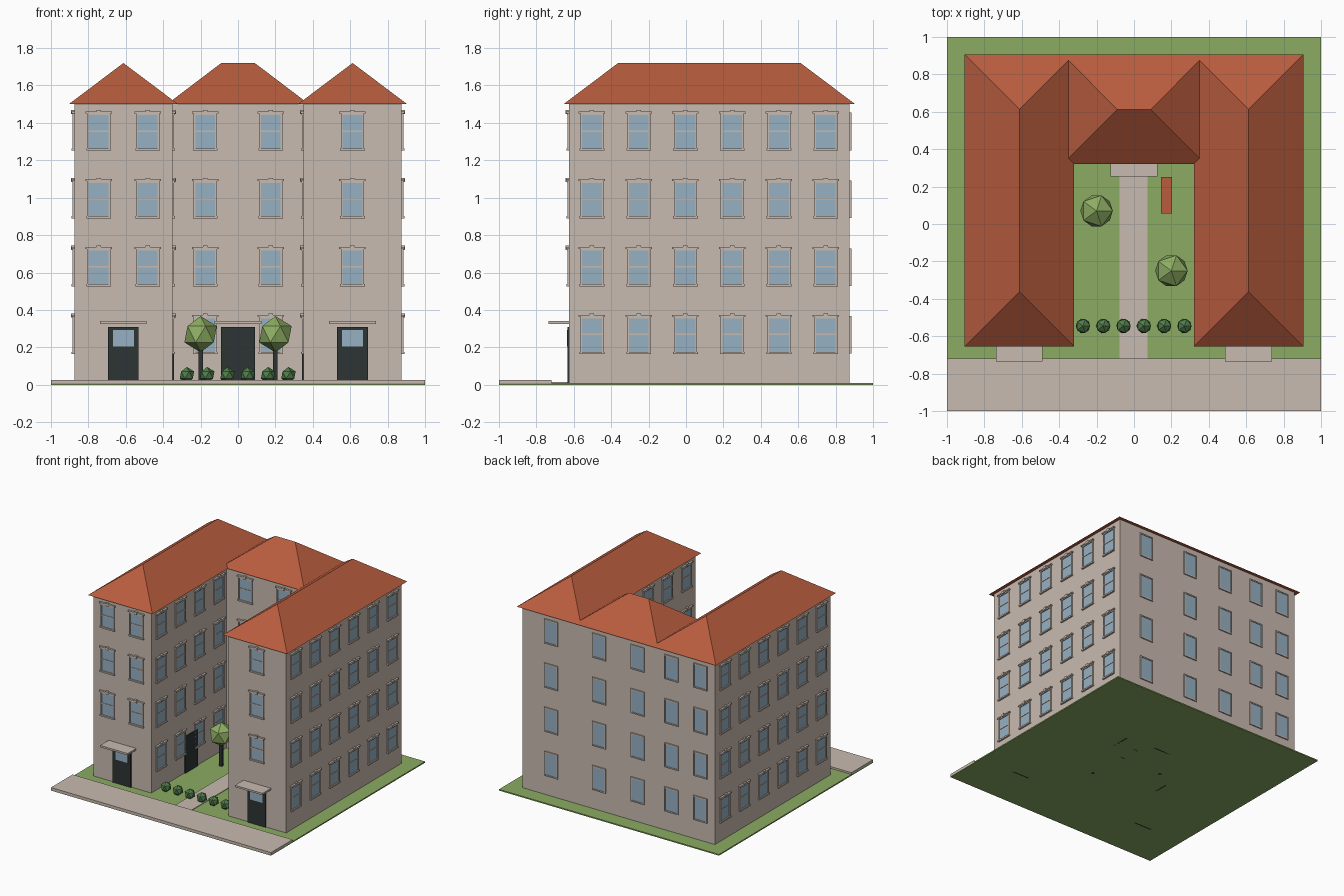
import bpy, bmesh, math
from mathutils import Matrix, Vector

if "Cube" in bpy.data.objects:
    bpy.data.objects.remove(bpy.data.objects["Cube"])


def material(name, r, g, b):
    m = bpy.data.materials.new(name)
    m.diffuse_color = (r, g, b, 1)
    m.use_nodes = True
    m.node_tree.nodes["Principled BSDF"].inputs["Base Color"].default_value = m.diffuse_color
    return m


STONE = material("pale_stone", .584, .497, .434)
ROOF = material("terracotta", .479, .107, .048)
GLASS = material("window_blue", .309, .440, .552)
GRASS = material("grass_green", .258, .407, .122)
DARK = material("dark_door", .026, .034, .034)
LEAF = material("leaf_green", .270, .420, .125)
SHRUB = material("shrub_green", .080, .205, .070)


def finish(bm, name, mat):
    bmesh.ops.recalc_face_normals(bm, faces=bm.faces)
    me = bpy.data.meshes.new(name)
    bm.to_mesh(me)
    bm.free()
    me.materials.append(mat)
    ob = bpy.data.objects.new(name, me)
    bpy.context.collection.objects.link(ob)
    return ob


def add_box(bm, x0, x1, y0, y1, z0, z1, base=Matrix()):
    mid = Vector(((x0 + x1) / 2, (y0 + y1) / 2, (z0 + z1) / 2))
    size = Matrix.Diagonal((x1 - x0, y1 - y0, z1 - z0, 1))
    bmesh.ops.create_cube(bm, size=1, matrix=base @ Matrix.Translation(mid) @ size)


def box(name, mat, *dims):
    bm = bmesh.new()
    add_box(bm, *dims)
    return finish(bm, name, mat)


def wall_frame(x, y, z, angle):
    """Local frame on a wall: x along it, -y outwards."""
    return Matrix.Translation((x, y, z)) @ Matrix.Rotation(angle, 4, 'Z')


FRONT, RIGHT, BACK, LEFT = 0, math.pi / 2, math.pi, -math.pi / 2

# Ground
box("lawn", GRASS, -1, 1, -1, 1, 0, .01)
box("pavement", STONE, -1, 1, -1, -.72, .002, .025)
box("garden_path", STONE, -.077, .073, -.72, .35, .005, .015)

# U-shaped walls
bm = bmesh.new()
outline = [(-.875, -.625), (-.35, -.625), (-.35, .35), (.35, .35),
           (.35, -.625), (.875, -.625), (.875, .875), (-.875, .875)]
face = bm.faces.new([bm.verts.new((x, y, .005)) for x, y in outline])
up = bmesh.ops.extrude_face_region(bm, geom=[face])
bmesh.ops.translate(bm, vec=(0, 0, 1.495),
                    verts=[v for v in up['geom'] if isinstance(v, bmesh.types.BMVert)])
finish(bm, "walls", STONE)


# Hipped roofs
def hip_roof(name, x0, x1, y0, y1, ridge_a, ridge_b):
    bm = bmesh.new()
    a, b, c, d = [bm.verts.new((x, y, 1.5)) for x, y in
                  ((x0, y0), (x1, y0), (x1, y1), (x0, y1))]
    e, f = [bm.verts.new((x, y, 1.72)) for x, y in (ridge_a, ridge_b)]
    bm.faces.new((a, d, c, b))
    if x1 - x0 > y1 - y0:  # ridge along x
        sides = ((a, b, f, e), (b, c, f), (c, d, e, f), (d, a, e))
    else:                  # ridge along y
        sides = ((a, b, e), (b, c, f, e), (c, d, f), (d, a, e, f))
    for s in sides:
        bm.faces.new(s)
    finish(bm, name, ROOF)


hip_roof("left_roof", -.905, -.32, -.655, .905, (-.6125, -.363), (-.6125, .613))
hip_roof("right_roof", .32, .905, -.655, .905, (.6125, -.363), (.6125, .613))
hip_roof("centre_roof", -.38, .38, .322, .905, (-.09, .613), (.09, .613))

# Windows: shared meshes for glass and stone trim
glass, trim = bmesh.new(), bmesh.new()


def window(x, y, z, angle, ornate=True):
    m = wall_frame(x, y, z, angle)
    add_box(glass, -.055, .055, -.004, .004, .01, .195, m)
    for s in (-1, 1):  # jambs
        add_box(trim, min(s * .053, s * .062), max(s * .053, s * .062), -.009, .004, .01, .2, m)
    if ornate:
        add_box(trim, -.066, .066, -.014, .004, 0, .012, m)     # sill
        add_box(trim, -.055, .055, -.008, .004, .101, .109, m)  # middle rail
        add_box(trim, -.062, .062, -.011, .004, .19, .204, m)   # lintel
        add_box(trim, -.071, .071, -.016, .004, .2, .21, m)     # cornice
        add_box(trim, -.012, .012, -.018, .004, .195, .217, m)  # keystone
    else:
        add_box(trim, -.062, .062, -.009, .004, .002, .012, m)
        add_box(trim, -.062, .062, -.009, .004, .193, .203, m)


SIDE_Y = [-.503 + .25 * i for i in range(6)]
for floor in range(4):
    z = .164 + .3625 * floor
    for y in SIDE_Y:
        window(.875, y, z, RIGHT)
        window(-.875, y, z, LEFT)
    for y in SIDE_Y[:4]:  # courtyard sides
        window(-.35, y, z, RIGHT)
        if floor or y < .2:
            window(.35, y, z, LEFT)
    for x in (-.175, .175):
        window(x, .35, z, FRONT)
    if floor:
        for x in (-.745, -.483, .612):
            window(x, -.625, z, FRONT)
    for x in (-.745, -.483, -.175, .175, .612):
        window(x, .875, z, BACK, False)

# Doors
doors, canopies = bmesh.new(), bmesh.new()
for x, y, angle in ((-.613, -.625, FRONT), (.612, -.625, FRONT), (0, .35, FRONT),
                    (-.35, -.115, RIGHT), (.35, .25, LEFT)):
    m = wall_frame(x, y, 0, angle)
    half = .09 if x == 0 else .082
    add_box(doors, -half, half, -.009, .004, 0, .31, m)
    if angle == FRONT:
        add_box(canopies, -.125, .125, -.11 if x else -.095, .004, .325, .34, m)
        if x:  # door light
            add_box(glass, -.056, .056, -.012, -.005, .205, .293, m)
finish(doors, "doors", DARK)
finish(canopies, "door_canopies", STONE)
finish(glass, "window_glass", GLASS)
finish(trim, "window_trim", STONE)


# Planting
def foliage(name, mat, x, y, z, r):
    bm = bmesh.new()
    bmesh.ops.create_icosphere(bm, subdivisions=1, radius=r,
                               matrix=Matrix.Translation((x, y, z)))
    finish(bm, name, mat)


for x, y in ((-.2, .07), (.2, -.25)):
    box("tree_trunk", DARK, x - .012, x + .012, y - .012, y + .012, 0, .22)
    foliage("tree_crown", LEAF, x, y, .27, .097)
for i in range(6):
    foliage("shrub", SHRUB, -.273 + .1085 * i, -.545, .052, .043)

# Bench
box("bench_seat", ROOF, .145, .203, .055, .25, .05, .062)
for y in (.07, .225):
    box("bench_leg", DARK, .152, .196, y, y + .01, 0, .05)
